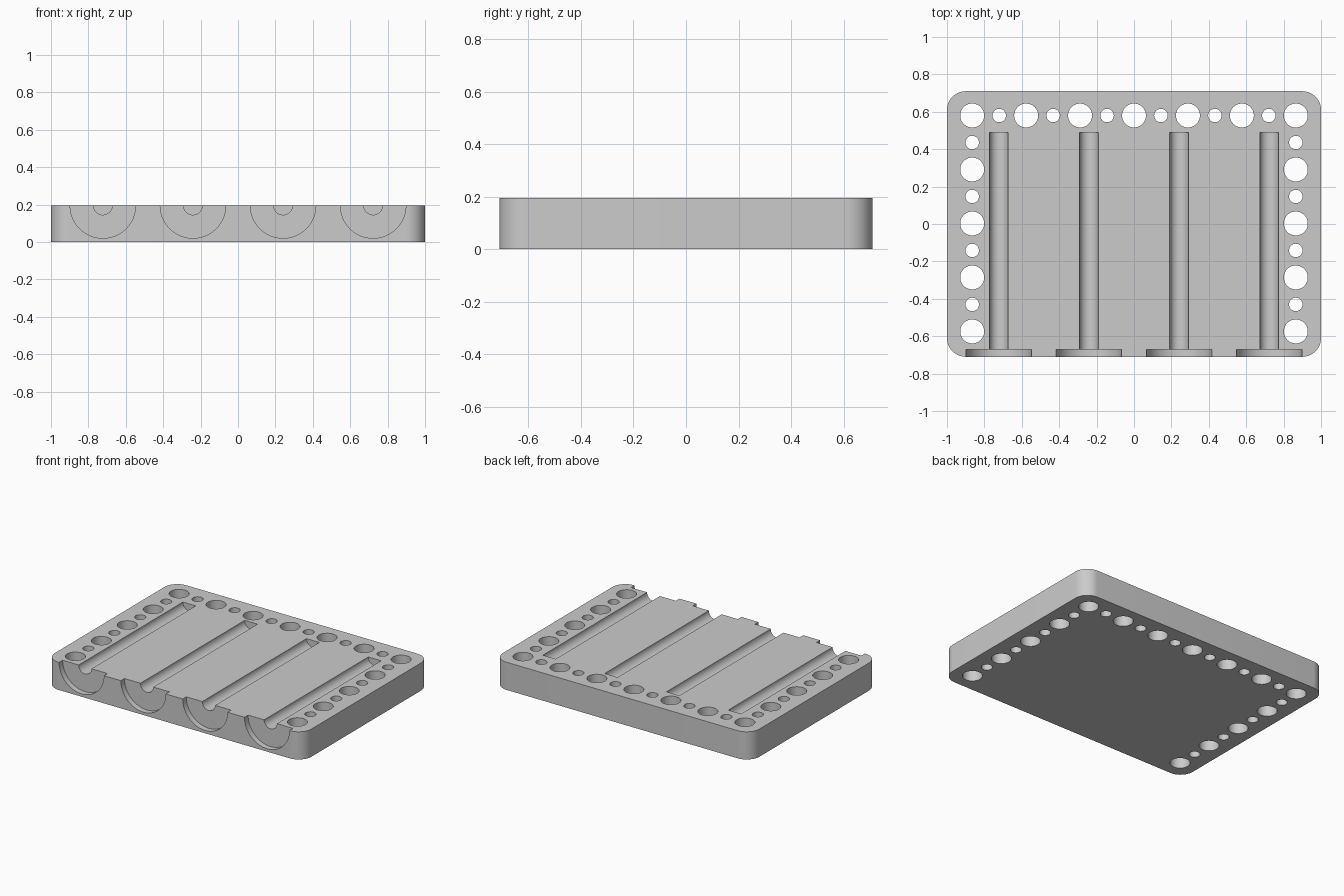
import bpy, bmesh, math
from mathutils import Matrix, Vector

if "Cube" in bpy.data.objects:
    bpy.data.objects.remove(bpy.data.objects["Cube"])

W, D, H, R = 1.0, 0.71, 0.195, 0.1    # half width, half depth, height, corner radius

grey = bpy.data.materials.new("light_grey")
grey.diffuse_color = (0.6, 0.6, 0.6, 1)
grey.use_nodes = True
grey.node_tree.nodes["Principled BSDF"].inputs["Base Color"].default_value = grey.diffuse_color


def make_object(name, bm):
    bmesh.ops.recalc_face_normals(bm, faces=bm.faces)
    mesh = bpy.data.meshes.new(name)
    bm.to_mesh(mesh)
    bm.free()
    mesh.materials.append(grey)
    obj = bpy.data.objects.new(name, mesh)
    bpy.context.collection.objects.link(obj)
    return obj


def add_cylinder(bm, centre, radius, length, along_y=False, segments=48):
    m = Matrix.Translation(Vector(centre))
    if along_y:
        m = m @ Matrix.Rotation(math.pi / 2, 4, 'X')
    bmesh.ops.create_cone(bm, cap_ends=True, segments=segments, radius1=radius,
                          radius2=radius, depth=length, matrix=m)


# Slab with rounded vertical corners
bm = bmesh.new()
outline = []
for i, (sx, sy) in enumerate([(1, 1), (-1, 1), (-1, -1), (1, -1)]):
    for k in range(13):
        a = math.pi / 2 * (i + k / 12)
        outline.append(bm.verts.new((sx * (W - R) + R * math.cos(a),
                                     sy * (D - R) + R * math.sin(a), 0)))
base = bm.faces.new(outline)
top = bmesh.ops.extrude_face_region(bm, geom=[base])["geom"]
bmesh.ops.translate(bm, vec=(0, 0, H), verts=[v for v in top if isinstance(v, bmesh.types.BMVert)])
slab = make_object("mold_plate", bm)

# Alternating large and small through holes along the back and both sides
holes = bmesh.new()
X0, Y0, STEP = 0.865, 0.58, 0.1443
spots = [(-X0 + i * X0 / 6, Y0, i) for i in range(13)]
spots += [(s * X0, Y0 - i * STEP, i) for s in (-1, 1) for i in range(1, 9)]
for x, y, i in spots:
    add_cylinder(holes, (x, y, H / 2), 0.036 if i % 2 else 0.064, H + 0.2)

# Long half-round channels and wide half-round recesses on the front edge
channels, recesses = bmesh.new(), bmesh.new()
for x in (-0.7225, -0.241, 0.241, 0.7225):
    add_cylinder(channels, (x, (0.49 - 0.69) / 2, H), 0.05, 0.49 + 0.69, True)
    add_cylinder(recesses, (x, -0.72, H), 0.175, 0.10, True, 64)

# Cut everything out of the slab
cutters = [make_object("hole_cutter", holes), make_object("recess_cutter", recesses),
           make_object("channel_cutter", channels)]
bpy.context.view_layer.objects.active = slab
slab.select_set(True)
for cutter in cutters:
    cutter.hide_render = True
    mod = slab.modifiers.new(cutter.name, 'BOOLEAN')
    mod.operation, mod.solver, mod.object = 'DIFFERENCE', 'EXACT', cutter
    bpy.ops.object.modifier_apply(modifier=mod.name)
    bpy.data.objects.remove(cutter)

bpy.ops.object.select_all(action='DESELECT')
slab.select_set(True)
bpy.ops.object.shade_smooth_by_angle(angle=math.radians(30))
